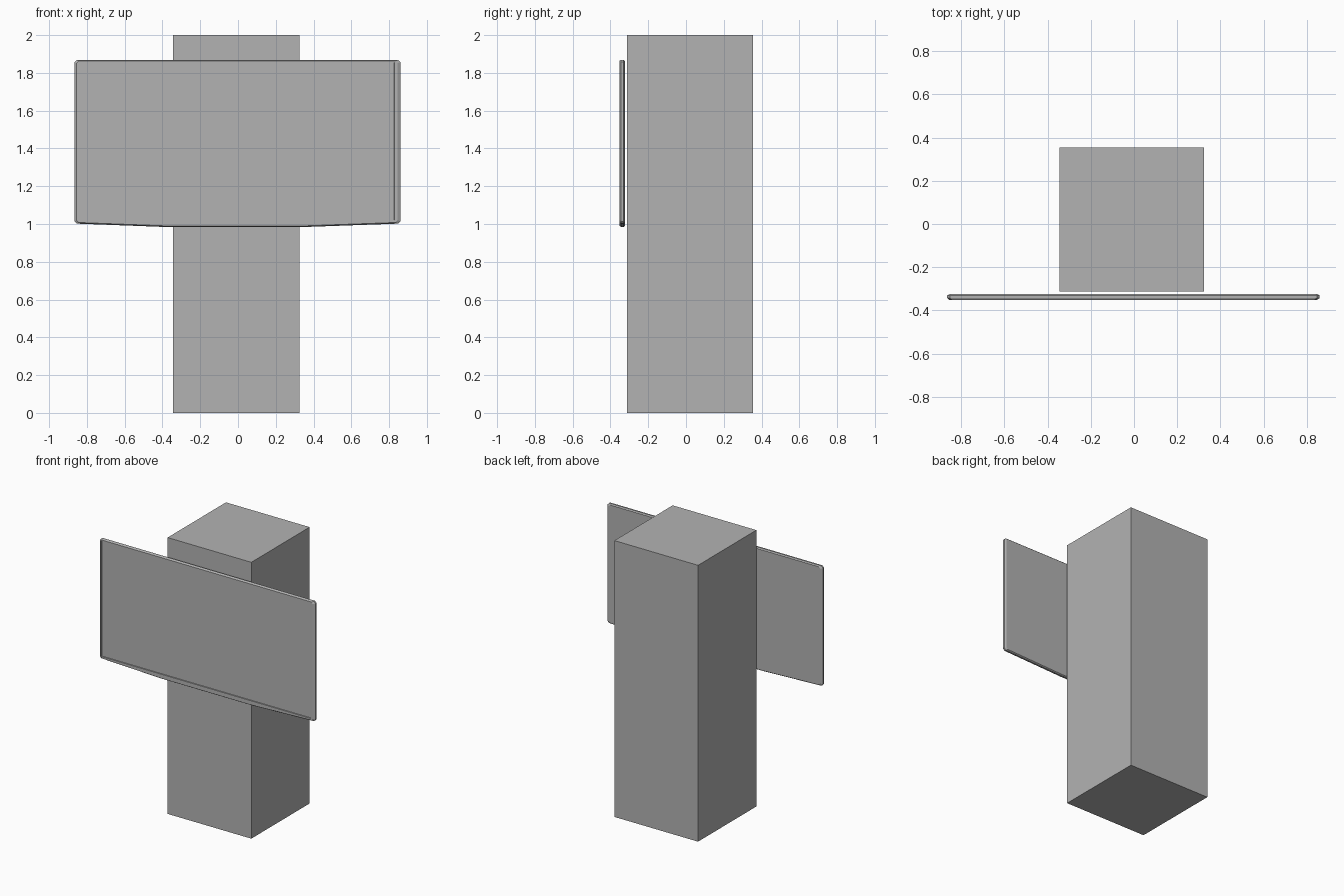
import bpy, bmesh

if "Cube" in bpy.data.objects:
    bpy.data.objects.remove(bpy.data.objects["Cube"], do_unlink=True)

grey = bpy.data.materials.new("plain_grey")
grey.use_nodes = True
grey.diffuse_color = (0.45, 0.45, 0.45, 1)
grey.node_tree.nodes["Principled BSDF"].inputs["Base Color"].default_value = grey.diffuse_color


def add_object(name, bm):
    bmesh.ops.recalc_face_normals(bm, faces=bm.faces)
    mesh = bpy.data.meshes.new(name)
    bm.to_mesh(mesh)
    bm.free()
    mesh.materials.append(grey)
    obj = bpy.data.objects.new(name, mesh)
    bpy.context.collection.objects.link(obj)
    return obj


def loft(name, rings):
    """Bridge closed rings of equal length and cap both ends."""
    bm = bmesh.new()
    loops = [[bm.verts.new(p) for p in ring] for ring in rings]
    for a, b in zip(loops, loops[1:]):
        for i in range(len(a)):
            j = (i + 1) % len(a)
            bm.faces.new((a[i], a[j], b[j], b[i]))
    bm.faces.new(loops[0])
    bm.faces.new(loops[-1])
    return add_object(name, bm)


def rect(x0, x1, y0, y1, z):
    return [(x0, y0, z), (x1, y0, z), (x1, y1, z), (x0, y1, z)]


def panel_ring(x0, x1, z0, z1, y, cut=0.012, sag=0.0):
    """Rectangle with clipped corners and a gently bowed bottom edge."""
    return [(x, y, z) for x, z in (
        (x0, z0 + cut), (x0 + cut, z0), (-0.38, z0 - sag), (0.35, z0 - sag),
        (x1 - cut, z0), (x1, z0 + cut), (x1, z1 - cut), (x1 - cut, z1),
        (x0 + cut, z1), (x0, z1 - cut))]


# Square pillar
loft("pillar", [rect(-0.345, 0.325, -0.312, 0.355, z) for z in (0, 2)])

# Thin panel: back, widest rim, front lip, recessed face
loft("front_panel", [
    panel_ring(-0.85, 0.845, 1.008, 1.862, -0.323, sag=0.018),
    panel_ring(-0.865, 0.86, 1.002, 1.869, -0.331, sag=0.018),
    panel_ring(-0.865, 0.86, 1.002, 1.869, -0.343, sag=0.018),
    panel_ring(-0.854, 0.845, 1.008, 1.864, -0.352, sag=0.018),
    panel_ring(-0.847, 0.828, 1.02, 1.856, -0.352, cut=0.001),
    panel_ring(-0.846, 0.826, 1.021, 1.855, -0.346, cut=0.001),
])
